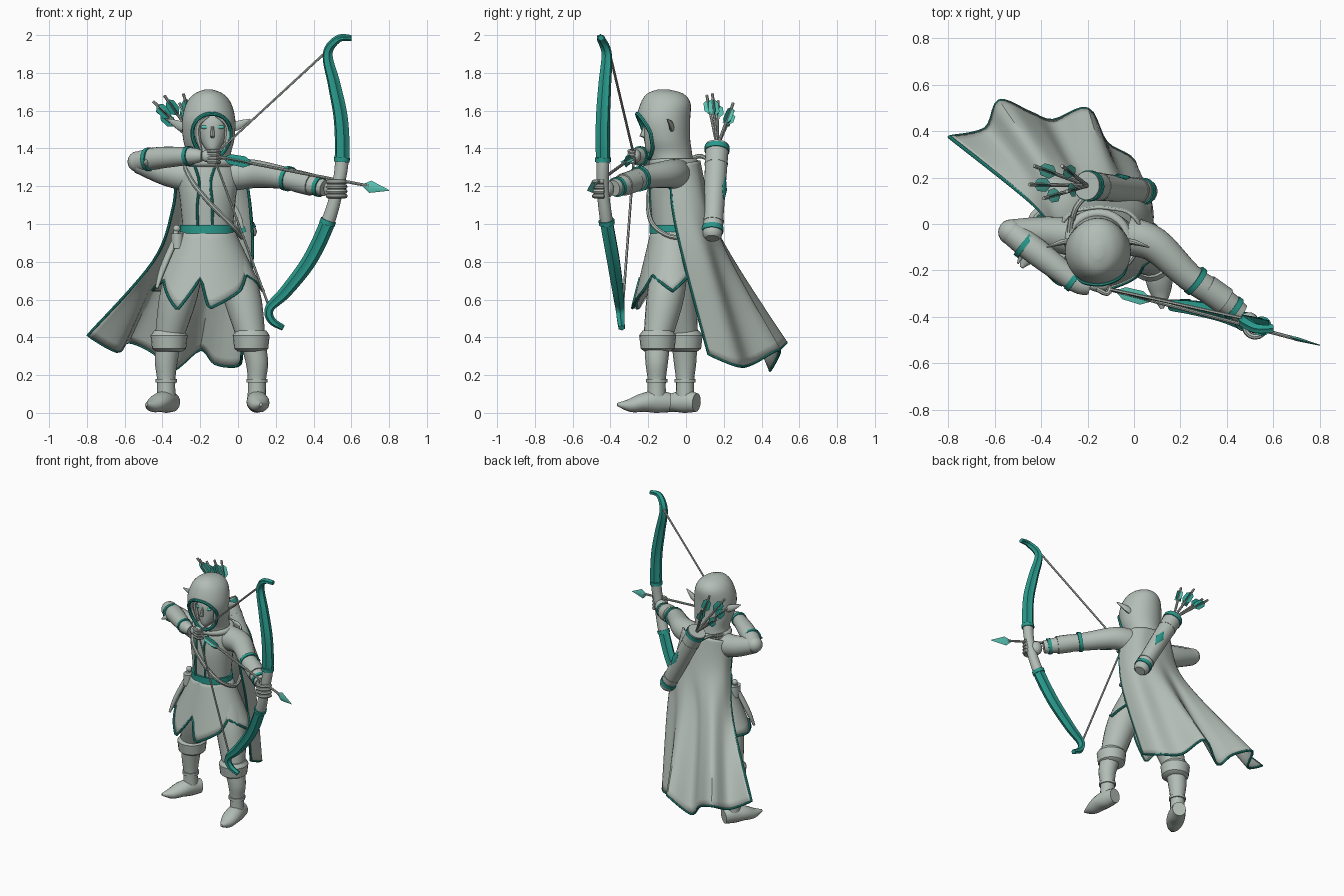
import bpy, bmesh, math
from mathutils import Vector

if "Cube" in bpy.data.objects:
    bpy.data.objects.remove(bpy.data.objects["Cube"])


def mat(name, rgb):
    m = bpy.data.materials.new(name)
    m.diffuse_color = (*rgb, 1)
    m.use_nodes = True
    m.node_tree.nodes["Principled BSDF"].inputs["Base Color"].default_value = m.diffuse_color
    return m


GREY = mat("pale_grey_cloth", (0.45, 0.51, 0.468))
TEAL = mat("deep_teal", (0.022, 0.32, 0.262))
LIGHT = mat("light_teal", (0.10, 0.56, 0.46))


def finish(name, bm, m, angle=40):
    bmesh.ops.recalc_face_normals(bm, faces=bm.faces[:])
    me = bpy.data.meshes.new(name)
    bm.to_mesh(me)
    bm.free()
    me.materials.append(m)
    ob = bpy.data.objects.new(name, me)
    bpy.context.collection.objects.link(ob)
    bpy.ops.object.select_all(action='DESELECT')
    ob.select_set(True)
    bpy.context.view_layer.objects.active = ob
    bpy.ops.object.shade_smooth_by_angle(angle=math.radians(angle))
    return ob


def skin(name, rings, m, closed=True, caps=True, loop=False):
    """Bridge equal-length rows of points with quads."""
    bm = bmesh.new()
    vs = [[bm.verts.new(p) for p in r] for r in rings]
    n, k = len(vs[0]), len(vs)
    for i in range(k if loop else k - 1):
        a, b = vs[i], vs[(i + 1) % k]
        for j in range(n if closed else n - 1):
            bm.faces.new((a[j], a[(j + 1) % n], b[(j + 1) % n], b[j]))
    if caps and closed and not loop:
        bm.faces.new(vs[0])
        bm.faces.new(vs[-1])
    return finish(name, bm, m)


def smooth(pts, n):
    """Catmull-Rom resampling of tuples of any length."""
    out = []
    for i in range(len(pts) - 1):
        p0, p1, p2, p3 = pts[max(i - 1, 0)], pts[i], pts[i + 1], pts[min(i + 2, len(pts) - 1)]
        for s in range(n):
            t = s / n
            out.append(tuple(0.5 * (2 * b + (c - a) * t + (2 * a - 5 * b + 4 * c - d) * t * t
                                    + (3 * b - a - 3 * c + d) * t ** 3)
                             for a, b, c, d in zip(p0, p1, p2, p3)))
    return out + [tuple(pts[-1])]


def tube(name, pts, m, r=None, n=1, sides=16, ref=(0, 0, 1), level=False, loop=False, flute=0):
    """Sweep an ellipse; points are (x, y, z) with shared r, or (x, y, z, a[, b])."""
    pts = [tuple(p) + ((r, r) if r else ()) for p in pts]
    pts = [p if len(p) == 5 else p + (p[3],) for p in pts]
    pts = smooth(pts, n) if n > 1 else pts
    c = [Vector(p[:3]) for p in pts]
    k, up, rings = len(c), Vector(ref), []
    for i, p in enumerate(pts):
        if level:
            a, b = Vector((1, 0, 0)), Vector((0, 1, 0))
        else:
            t = (c[(i + 1) % k] - c[i - 1]) if loop else (c[min(i + 1, k - 1)] - c[max(i - 1, 0)])
            t.normalize()
            if abs(up.dot(t)) > 0.98:
                up = Vector((0.3, 1, 0))
            b = (up - t * up.dot(t)).normalized()
            a, up = b.cross(t), b
        ring = []
        for j in range(sides):
            q = 2 * math.pi * j / sides
            f = 1 + flute * math.cos(6 * q)
            ring.append(c[i] + a * (p[3] * f * math.cos(q)) + b * (p[4] * f * math.sin(q)))
        rings.append(ring)
    return skin(name, rings, m, loop=loop)


def ball(name, loc, size, m):
    bm = bmesh.new()
    bmesh.ops.create_uvsphere(bm, u_segments=20, v_segments=12, radius=1)
    for v in bm.verts:
        v.co = Vector(loc) + Vector([a * b for a, b in zip(v.co, size)])
    return finish(name, bm, m)


def band(name, p, d, r, m, w=0.01):
    p, d = Vector(p), Vector(d).normalized() * w
    return tube(name, [p - d, p + d], m, r=r)


def arrow(name, tail, tip, start, length):
    """Shaft with crossed feathers near the tail."""
    a, b = Vector(tail), Vector(tip)
    d = (b - a).normalized()
    tube(name + "_shaft", [a, b], GREY, r=0.008, sides=8)
    for k, (w, h) in enumerate(((0.004, 0.03), (0.03, 0.004))):
        rows = [(*(a + d * (start + length * t)), max(w * s, 0.003), max(h * s, 0.003))
                for t, s in ((0, 0.2), (0.2, 0.9), (0.7, 1), (1, 0.1))]
        tube(f"{name}_feather_{k}", rows, LIGHT if k else TEAL, sides=4)


# Torso, belt and tunic front
tube("torso", [(-.16, -.07, .92, .13, .105), (-.16, -.07, 1.0, .135, .11), (-.16, -.07, 1.15, .15, .12),
               (-.16, -.06, 1.25, .165, .12), (-.16, -.06, 1.31, .14, .11), (-.16, -.07, 1.37, .08, .08)],
     GREY, n=4, sides=28, level=True)
tube("belt", [(-.16, -.07, z, .146, .124) for z in (.95, .995)], TEAL, sides=28, level=True)
for s in (-1, 1):
    tube("tunic_trim", [(-.175 + s * .055, -.165, 1.31), (-.175 + s * .03, -.187, 1.22),
                        (-.175 + s * .04, -.188, 1.1), (-.175 + s * .038, -.185, .99)], TEAL, r=.007, n=4, sides=8)
tube("chest_strap", [(-.27, .03, 1.35), (-.28, -.1, 1.31), (-.24, -.18, 1.22), (-.14, -.2, 1.1), (-.03, -.17, .99),
                     (.02, -.06, .93), (-.01, .06, .97), (.0, .13, 1.05)], GREY, r=.013, n=5, sides=8)
tube("shoulder_strap", [(-.27, .0, 1.33), (-.25, .07, 1.36), (-.21, .12, 1.34)], GREY, r=.012, n=4, sides=8)
tube("cowl", [(-.155 + .125 * math.cos(q), -.065 + .11 * math.sin(q), 1.325)
              for q in [math.radians(12 * i) for i in range(30)]], GREY, r=.022, sides=10, loop=True)

# Pointed skirt: hem height by angle around the body
HEM = [(-150, .7), (-118, .545), (-98, .72), (-89, .55), (-55, .645), (-38, .73), (0, .645), (30, .73),
       (90, .7), (150, .65), (180, .65), (210, .7)]


def skirt_point(a, s):
    for (a0, z0), (a1, z1) in zip(HEM, HEM[1:]):
        if a0 <= a <= a1:
            low = z0 + (z1 - z0) * (a - a0) / (a1 - a0)
    z = .97 + (low - .97) * s
    t, q = (.97 - z) / .42, math.radians(a)
    return Vector((-.16 + (.14 + .2 * t) * math.cos(q), -.07 + (.115 + .1 * t) * math.sin(q), z))


skirt = skin("skirt", [[skirt_point(a, s / 8) for a in range(-150, 210, 3)] for s in range(9)], GREY, caps=False)
skirt.modifiers.new("thickness", 'SOLIDIFY').thickness = 0.012
tube("skirt_trim", [skirt_point(a, 1) for a in range(-150, 210, 3)], TEAL, r=.0075, sides=8, loop=True)

# Hip dagger and pouch
tube("dagger_sheath", [(-.34, -.12, .9, .022, .016), (-.4, -.15, .76, .022, .016), (-.43, -.175, .66, .008, .008)], GREY, n=3)
tube("dagger_grip", [(-.34, -.12, .9), (-.325, -.1, .97)], GREY, r=.014)
ball("dagger_pommel", (-.325, -.1, .975), (.02, .02, .02), GREY)
tube("pouch", [(-.32, -.11, .87, .035, .045), (-.32, -.11, .95, .035, .045)], GREY, level=True, sides=12)

# Legs and boots
for side, hip, mid, knee, ankle, d in (
        ("left", (-.08, -.07, .9), (.015, -.105, .64), (.07, -.15, .4), (.1, -.155), (.1, -1)),
        ("right", (-.24, -.07, .9), (-.31, -.05, .64), (-.365, -.01, .4), (-.38, -.005), (-.5, -.87))):
    ax, ay = ankle
    tube(side + "_thigh", [(*hip, .08), (*mid, .1), (*knee, .075)], GREY, n=4, sides=20)
    tube(side + "_boot_shaft", [(*knee, .07), (ax, ay, .27, .06), (ax, ay, .17, .048), (ax, ay, .06, .05)],
         GREY, n=4, level=True)
    kx, ky, _ = knee
    tube(side + "_boot_cuff", [(kx, ky, .325, .07), (kx, ky, .34, .09), (kx, ky, .41, .098), (kx, ky, .435, .08)],
         GREY, level=True, sides=20)
    tube(side + "_ankle_ring", [(ax, ay, z) for z in (.16, .18)], GREY, r=.056, level=True)
    v = Vector((*d, 0)).normalized()
    tube(side + "_foot", [(*(Vector((ax, ay, z)) + v * s), w, h) for s, z, w, h in
                          ((-.07, .055, .045, .05), (0, .06, .055, .06), (.07, .055, .06, .05),
                           (.14, .04, .045, .036), (.21, .045, .008, .008))], GREY, n=4)

# Bow arm, drawing arm and their bands
tube("left_arm", [(-.03, -.05, 1.26, .085), (.09, -.09, 1.265, .075), (.24, -.23, 1.245, .06),
                  (.36, -.31, 1.215, .056), (.46, -.385, 1.19, .043)], GREY, n=5, sides=20)
band("left_elbow_band", (.265, -.245, 1.24), (.12, -.09, -.03), .067, TEAL, .012)
band("left_wrist_band", (.43, -.362, 1.197), (.1, -.075, -.025), .054, TEAL, .012)
band("left_bracer", (.35, -.303, 1.218), (.12, -.085, -.03), .06, GREY, .05)
tube("right_upper_arm", [(-.24, -.06, 1.25, .085), (-.38, -.04, 1.275, .072), (-.53, -.035, 1.325, .055)], GREY, n=4, sides=20)
ball("right_elbow", (-.53, -.035, 1.33), (.055, .055, .055), GREY)
tube("right_forearm", [(-.53, -.035, 1.33, .054), (-.42, -.12, 1.35, .058), (-.25, -.25, 1.36, .045),
                       (-.19, -.275, 1.36, .03)], GREY, n=4, sides=20)
band("right_elbow_band", (-.47, -.09, 1.342), (.7, -.55, .05), .063, TEAL, .012)
band("right_wrist_band", (-.26, -.243, 1.36), (.7, -.55, .05), .052, TEAL, .012)
tube("right_sleeve_point", [(-.47, -.1, 1.33, .02, .03), (-.5, -.17, 1.32, .004, .006)], GREY)

# Hands
ball("left_fist", (.495, -.422, 1.185), (.042, .042, .048), GREY)
ball("right_palm", (-.15, -.265, 1.36), (.05, .028, .035), GREY)
for i in range(4):
    z = 1.148 + i * .025
    tube("left_finger", [(.522 + .046 * math.cos(q), -.438 + .048 * math.sin(q), z)
                         for q in [math.radians(-170 + 25 * k) for k in range(8)]], GREY, r=.0125, sides=8)
    tube("right_finger", [(-.16, -.28, 1.385 - i * .018), (-.115, -.3, 1.385 - i * .018),
                          (-.1, -.27, 1.38 - i * .018)], GREY, r=.011, n=3, sides=8)

# Bow: one path split into limbs and grip
path = smooth([(.6, -.45, 1.985, .014, .017), (.53, -.45, 1.98, .018, .02), (.475, -.42, 1.9, .024, .025),
               (.51, -.43, 1.735, .031, .031), (.545, -.44, 1.55, .035, .034), (.55, -.44, 1.34, .036, .034),
               (.525, -.44, 1.18, .032, .032), (.475, -.42, 1.01, .036, .034), (.38, -.385, .81, .035, .034),
               (.255, -.36, .645, .03, .03), (.168, -.35, .555, .022, .024), (.178, -.345, .49, .019, .02),
               (.24, -.34, .45, .014, .017)], 8)
for name, a, b, m, f in (("upper_limb", 0, 40, TEAL, .12), ("bow_grip", 40, 56, GREY, 0), ("lower_limb", 56, 96, TEAL, .12)):
    tube(name, path[a:b + 1], m, sides=24, ref=(0, 1, 0), flute=f)
for i in (40, 56):
    band("bow_ring", path[i][:3], Vector(path[i + 1][:3]) - Vector(path[i - 1][:3]), .042, TEAL, .012)
nock = (-.13, -.275, 1.36)
tube("bowstring", [(.465, -.405, 1.91), nock, (.165, -.335, .56)], GREY, r=.007, sides=6)
arrow("drawn_arrow", nock, (.7, -.495, 1.2), .06, .16)
tube("arrow_head", [(.66, -.484, 1.205, .006, .006), (.7, -.495, 1.197, .009, .033), (.8, -.522, 1.178, .002, .002)],
     LIGHT, sides=4)

# Hood with a cut face opening
secs = [(-.155, -.07, 1.30, .13, .11), (-.155, -.085, 1.37, .118, .118), (-.155, -.108, 1.45, .136, .13),
        (-.155, -.12, 1.55, .141, .142), (-.155, -.108, 1.64, .118, .132), (-.155, -.11, 1.69, .075, .095),
        (-.155, -.12, 1.712, .02, .03)]
hood = tube("hood", secs, GREY, n=5, sides=36, level=True)
RIM = [(-.14 + (.1 + .016 * math.sin(q)) * math.cos(q), 1.465 + .118 * math.sin(q))
       for q in [math.radians(8 * i) for i in range(45)]]
cutter = skin("hood_cutter", [[(x, y, z) for x, z in RIM] for y in (-.5, -.14)], GREY)
cutter.hide_render = True
cutter.hide_set(True)
cut = hood.modifiers.new("face_opening", 'BOOLEAN')
cut.operation, cut.object = 'DIFFERENCE', cutter
dense = smooth(secs, 10)


def hood_front(x, z):
    s = min(dense, key=lambda p: abs(p[2] - z))
    return s[1] - s[4] * math.sqrt(max(0, 1 - ((x - s[0]) / s[3]) ** 2))


tube("hood_trim", [(x, hood_front(x, z), z) for x, z in RIM], TEAL, r=.011, sides=8, ref=(0, 1, 0), loop=True)

# Face, eyes, hair locks and ears
tube("face", [(-.135, -.18, 1.375, .012, .02), (-.135, -.165, 1.4, .04, .05), (-.135, -.145, 1.46, .07, .075),
              (-.135, -.145, 1.53, .08, .075), (-.135, -.145, 1.59, .06, .055)], GREY, n=4, sides=24, level=True)
tube("nose", [(-.135, -.217, 1.52, .007, .008), (-.135, -.23, 1.465, .012, .016), (-.135, -.217, 1.455, .008, .008)], GREY, sides=8, level=True)
for s in (-1, 1):
    ball("eye", (-.135 + s * .038, -.208, 1.513), (.026, .008, .01), LIGHT)
    tube("hair_lock", [(-.135 + s * .02, -.2, 1.575, .012), (-.135 + s * .075, -.185, 1.53, .018),
                       (-.135 + s * .08, -.175, 1.46, .018), (-.135 + s * .06, -.18, 1.39, .008)], GREY, n=4, sides=8)
    tube("ear", [(-.155 + s * .12, -.075, 1.505, .014, .02), (-.155 + s * .16, -.08, 1.525, .012, .024),
                 (-.155 + s * .22, -.1, 1.555, .003, .003)], GREY, n=3, sides=10)

# Cloak lofted through four draped rows
rows = [[(.04, -.08, 1.27), (.02, 0, 1.32), (-.03, .05, 1.33), (-.1, .065, 1.335), (-.15, .07, 1.335),
         (-.2, .065, 1.335), (-.26, .05, 1.33), (-.31, 0, 1.31), (-.33, -.07, 1.26)],
        [(x, y, 1.08) for x, y in ((.065, -.07), (.065, .02), (.02, .09), (-.07, .12), (-.15, .125),
                                   (-.22, .12), (-.29, .1), (-.34, .05), (-.345, -.02))],
        [(x, y, .8) for x, y in ((.075, -.01), (.065, .11), (-.03, .165), (-.12, .235), (-.23, .205),
                                 (-.3, .235), (-.39, .25), (-.42, .165), (-.45, .1))],
        [(.02, .12, .31), (0, .27, .25), (-.12, .35, .26), (-.2, .495, .335), (-.35, .445, .225),
         (-.45, .48, .32), (-.58, .53, .375), (-.64, .41, .325), (-.795, .375, .41)]]
cols = list(zip(*[smooth(r, 5) for r in rows]))
grid = [smooth(c, 8) for c in cols]
cloak = skin("cloak", grid, GREY, closed=False)
solid = cloak.modifiers.new("thickness", 'SOLIDIFY')
solid.thickness, solid.offset = 0.012, 0
edge = grid[0] + [c[-1] for c in grid[1:-1]] + grid[-1][::-1]
tube("cloak_trim", edge, TEAL, r=.008, sides=8)

# Quiver, emblem and spare arrows
base, mouth = Vector((.05, .14, .95)), Vector((-.2, .165, 1.41))
ax = (mouth - base).normalized()
tube("quiver", [(*(base - ax * .03), .035), (*(base - ax * .015), .05), (*base, .052), (*(mouth + ax * .008), .062)],
     GREY, sides=20)
for t, r, m, w in ((.045, .058, TEAL, .014), (.14, .057, GREY, .006), (.8, .062, GREY, .006), (.97, .067, TEAL, .014)):
    band("quiver_band", base.lerp(mouth, t), ax, r, m, w)
out = Vector((.5, .86, 0))
out = (out - ax * out.dot(ax)).normalized()
mid = base.lerp(mouth, .5) + out * .058
tube("quiver_leaf", [(*(mid + ax * s), w, .005) for s, w in ((-.065, .003), (0, .028), (.065, .003))], TEAL, sides=8, ref=out)
for i, tip in enumerate(((-.45, .17, 1.65), (-.43, .25, 1.6), (-.31, .25, 1.64), (-.39, .11, 1.68), (-.29, .14, 1.69))):
    start = mouth + (Vector(tip) - mouth) * -.2
    arrow(f"spare_arrow_{i}", tip, start, .03, .1)
